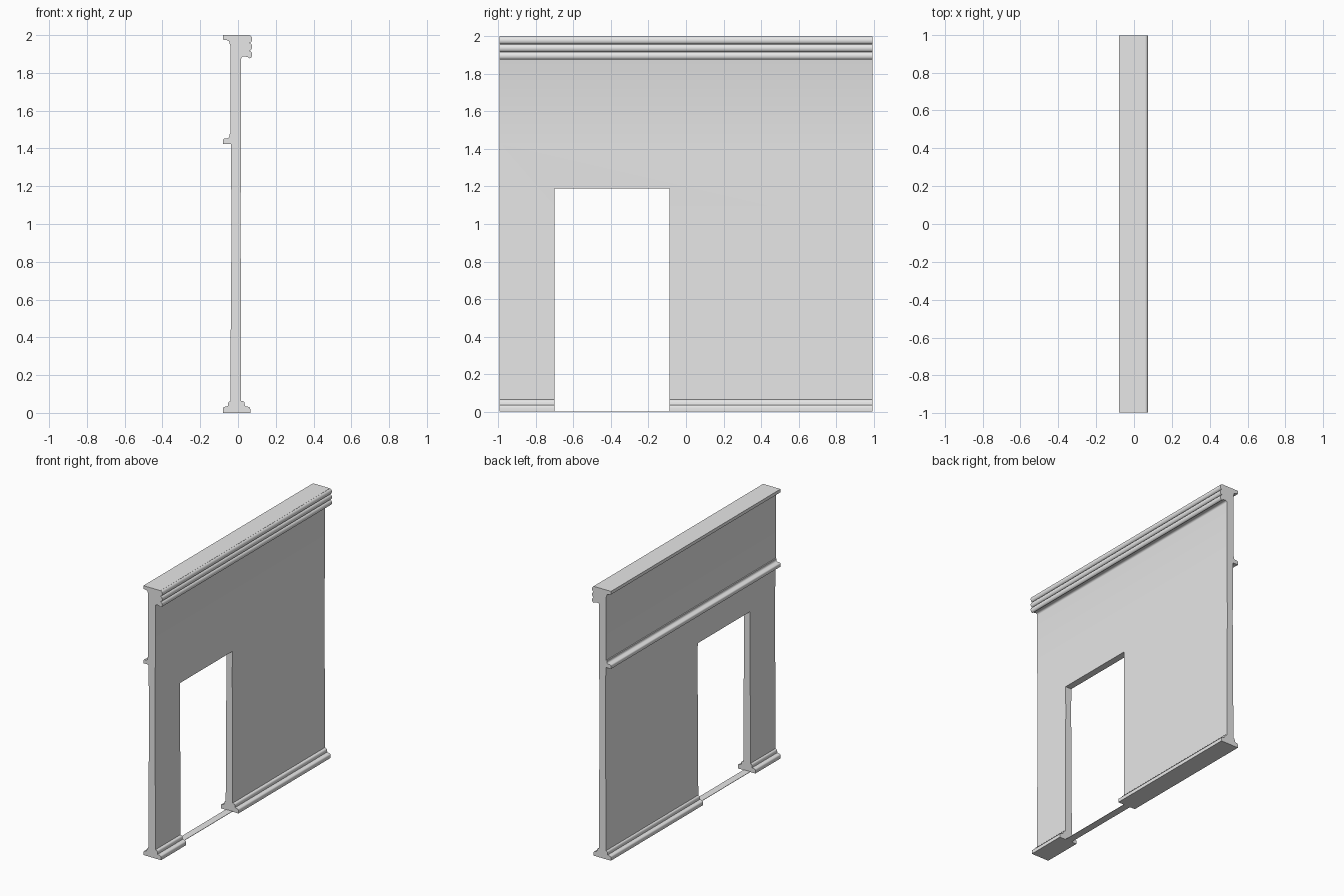
import bpy, math

cube = bpy.data.objects.get("Cube")
if cube:
    bpy.data.objects.remove(cube, do_unlink=True)

plaster = bpy.data.materials.new("grey_plaster")
plaster.use_nodes = True
GREY = (0.8, 0.8, 0.8, 1)
plaster.diffuse_color = GREY
plaster.node_tree.nodes["Principled BSDF"].inputs["Base Color"].default_value = GREY

HALF = 0.995                 # half the wall length
DOOR = (-0.70, -0.087)       # doorway from y to y
DOOR_TOP = 1.19


def arc(cx, cz, rx, rz, start, end, steps=6):
    """Points on an elliptical arc, angles in degrees."""
    angles = [math.radians(start + (end - start) * i / steps) for i in range(steps + 1)]
    return [(cx + rx * math.cos(a), cz + rz * math.sin(a)) for a in angles]


def sweep(name, profile, y0, y1):
    """Extrude an x-z profile (counter-clockwise seen from the front) along y."""
    n = len(profile)
    verts = [(x, y, z) for y in (y0, y1) for x, z in profile]
    faces = [tuple(range(n)), tuple(reversed(range(n, 2 * n)))]
    faces += [(i, i + n, (i + 1) % n + n, (i + 1) % n) for i in range(n)]
    mesh = bpy.data.meshes.new(name)
    mesh.from_pydata(verts, [], faces)
    mesh.materials.append(plaster)
    obj = bpy.data.objects.new(name, mesh)
    bpy.context.collection.objects.link(obj)
    return obj


# Room-side skirting, lower wall and three-lobed cornice, going up
skirting_right = [(0.065, 0)] + arc(0.055, 0.02, 0.01, 0.012, 0, 90, 3)
skirting_right += [(0.037, 0.036)] + arc(0.025, 0.05, 0.01, 0.012, 0, 90, 3) + [(0.017, 0.064)]
wall_right = [(0.017, 0.53), (0.013, 1.0), (0.017, 1.43), (0.017, 1.875)]
cornice = arc(0.032, 1.875, 0.015, 0.012, 180, 90, 4) + [(0.05, 1.884)]
for z in (1.897, 1.938, 1.979):
    cornice += arc(0.06, z, 0.015, 0.02, -90, 90, 8)

# Outer crown, ledge and skirting, going down
crown = [(0.06, 2.0), (-0.08, 2.0), (-0.08, 1.976), (-0.06, 1.973)]
crown += arc(-0.06, 1.958, 0.015, 0.015, 90, 0, 4) + [(-0.041, 1.945)]
ledge = [(-0.041, 1.478), (-0.046, 1.475)] + arc(-0.06, 1.465, 0.014, 0.012, 0, -90, 4)
ledge += arc(-0.07, 1.443, 0.01, 0.01, 90, 180, 3) + [(-0.08, 1.424), (-0.038, 1.424)]
wall_left = [(-0.034, 1.0), (-0.038, 0.53), (-0.04, 0.064)]
skirting_left = arc(-0.042, 0.05, 0.01, 0.012, 90, 180, 3) + [(-0.054, 0.036)]
skirting_left += arc(-0.07, 0.02, 0.01, 0.012, 90, 180, 3) + [(-0.08, 0)]

wall = sweep("moulded_wall", skirting_right + wall_right + cornice + crown + ledge
             + wall_left + skirting_left, -HALF, HALF)

# Doorway cut through wall and skirting
cutter = sweep("doorway_cutter", [(-0.2, -0.1), (0.2, -0.1), (0.2, DOOR_TOP), (-0.2, DOOR_TOP)], *DOOR)
cutter.hide_render = True
cut = wall.modifiers.new("doorway", 'BOOLEAN')
cut.operation = 'DIFFERENCE'
cut.solver = 'EXACT'
cut.object = cutter
bpy.ops.object.select_all(action='DESELECT')
bpy.context.view_layer.objects.active = wall
wall.select_set(True)
bpy.ops.object.modifier_apply(modifier=cut.name)
bpy.data.objects.remove(cutter, do_unlink=True)
bpy.ops.object.shade_smooth_by_angle(angle=math.radians(35))

# Thin threshold strip across the doorway floor
sweep("door_threshold", [(-0.038, 0), (0.015, 0), (0.015, 0.003), (-0.038, 0.003)], *DOOR)
